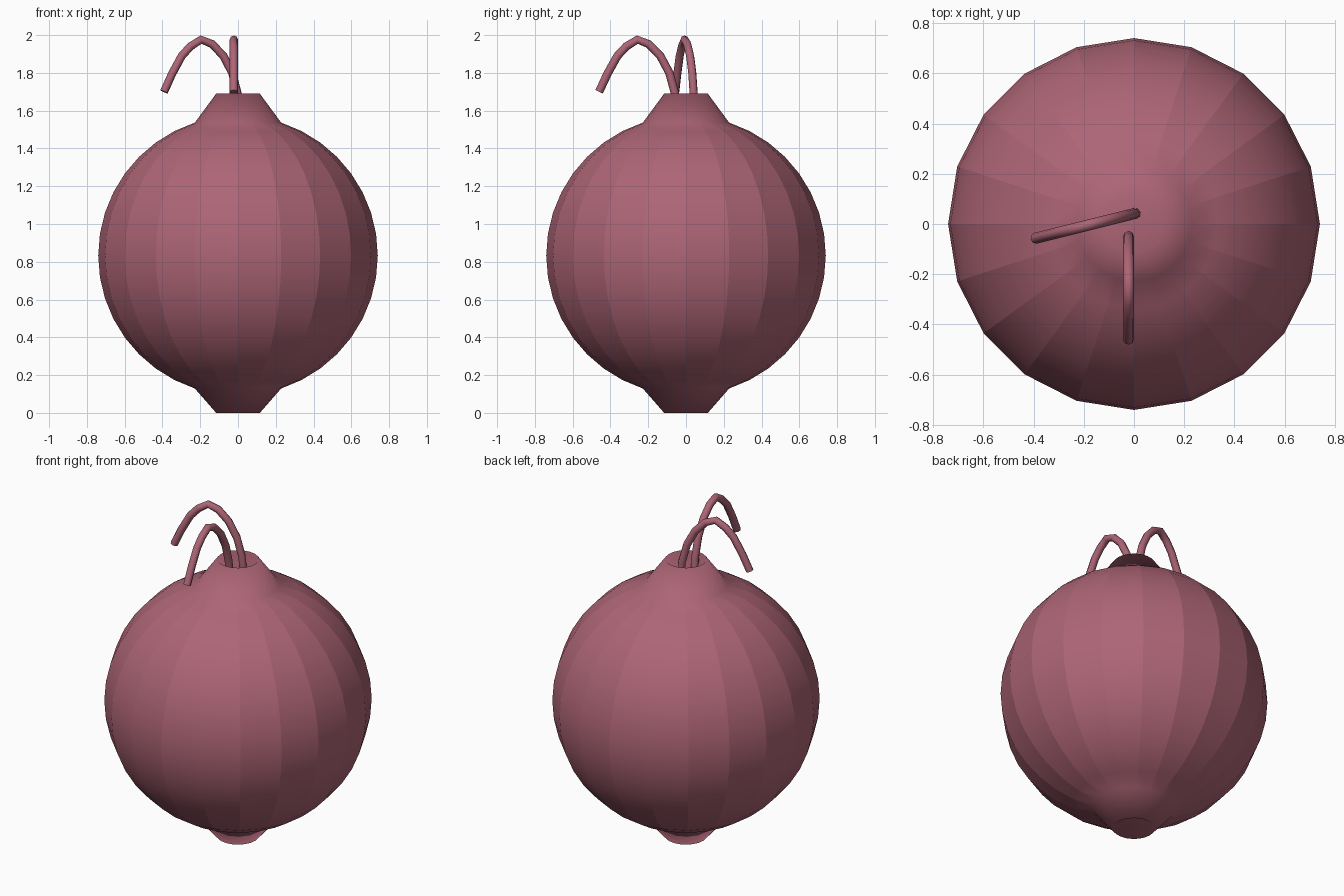
import bpy, bmesh, math
from mathutils import Vector

if "Cube" in bpy.data.objects:
    bpy.data.objects.remove(bpy.data.objects["Cube"])

skin = bpy.data.materials.new("onion_skin")
skin.diffuse_color = (0.42, 0.13, 0.18, 1)
skin.use_nodes = True
skin.node_tree.nodes["Principled BSDF"].inputs["Base Color"].default_value = skin.diffuse_color

# Onion bulb: sphere whose first and last rings are pulled out into hollow necks
R, CZ = 0.74, 0.833
bm = bmesh.new()
bmesh.ops.create_uvsphere(bm, u_segments=20, v_segments=20, radius=R)
neck = R * math.cos(math.radians(9))
for v in bm.verts:
    on_neck = abs(abs(v.co.z) - neck) < 0.003
    v.co.z += CZ
    if on_neck:
        v.co.z = 1.69 if v.co.z > CZ else 0.0

# Smooth along the height, crisp along the vertical ribs
for f in bm.faces:
    f.smooth = True
for e in bm.edges:
    a, b = e.verts
    is_rib = abs(a.co.z - b.co.z) > 0.005
    if is_rib and min(a.co.xy.length, b.co.xy.length) > 0.2:
        e.smooth = False
mesh = bpy.data.meshes.new("onion_bulb")
bm.to_mesh(mesh)
bm.free()
mesh.materials.append(skin)
bpy.context.collection.objects.link(bpy.data.objects.new("onion_bulb", mesh))

# Drooping sprouts: (distance outward, height)
ARC = [(0, 1.58), (0.01, 1.69), (0.04, 1.80), (0.088, 1.89), (0.15, 1.953),
       (0.21, 1.976), (0.268, 1.94), (0.315, 1.89), (0.368, 1.795), (0.412, 1.70)]


def sprout(name, x, y, angle, radius=0.022, sides=8):
    out = Vector((math.cos(angle), math.sin(angle), 0))
    side = Vector((-out.y, out.x, 0))
    path = [Vector((x, y, z)) + out * u for u, z in ARC]
    bm = bmesh.new()
    rings = []
    for i, p in enumerate(path):
        t = (path[min(i + 1, len(path) - 1)] - path[max(i - 1, 0)]).normalized()
        up = side.cross(t)
        rings.append([bm.verts.new(p + radius * (side * math.cos(a) + up * math.sin(a)))
                      for a in (math.tau * k / sides for k in range(sides))])
    for r, s in zip(rings, rings[1:]):
        for k in range(sides):
            n = (k + 1) % sides
            bm.faces.new((r[k], r[n], s[n], s[k])).smooth = True
    for ring in (rings[0], rings[-1]):
        cap = bm.faces.new(ring)
        for e in cap.edges:
            e.smooth = False
    bmesh.ops.recalc_face_normals(bm, faces=bm.faces)
    me = bpy.data.meshes.new(name)
    bm.to_mesh(me)
    bm.free()
    me.materials.append(skin)
    bpy.context.collection.objects.link(bpy.data.objects.new(name, me))


sprout("sprout_left", 0.008, 0.043, math.radians(194))
sprout("sprout_front", -0.022, -0.048, math.radians(270))
